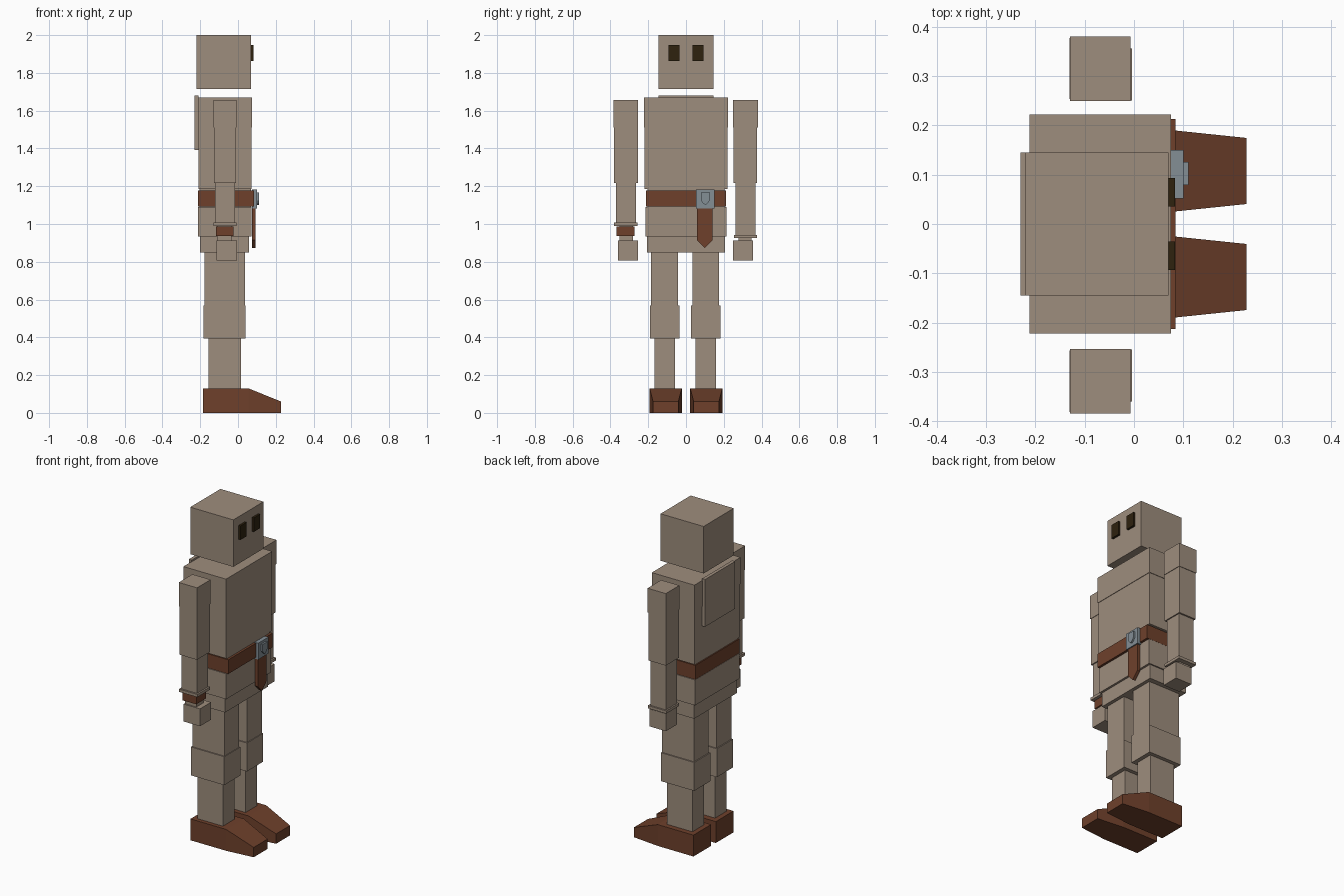
import bpy, bmesh

if "Cube" in bpy.data.objects:
    bpy.data.objects.remove(bpy.data.objects["Cube"])


def material(name, rgb):
    m = bpy.data.materials.new(name)
    lin = [((c / 255 + 0.055) / 1.055) ** 2.4 for c in rgb]
    m.diffuse_color = (*lin, 1)
    m.use_nodes = True
    m.node_tree.nodes["Principled BSDF"].inputs["Base Color"].default_value = m.diffuse_color
    return m


CLOTH = material("taupe cloth", (158, 141, 125))
LEATHER = material("brown leather", (110, 64, 43))
METAL = material("grey metal", (131, 142, 149))
DARK = material("dark eye", (46, 34, 15))


def finish(name, bm, mat):
    bmesh.ops.recalc_face_normals(bm, faces=bm.faces[:])
    me = bpy.data.meshes.new(name)
    bm.to_mesh(me)
    bm.free()
    me.materials.append(mat)
    ob = bpy.data.objects.new(name, me)
    bpy.context.collection.objects.link(ob)
    return ob


def box(name, x, y, z, mat=CLOTH):
    """Box from (min, max) ranges on each axis."""
    bm = bmesh.new()
    bmesh.ops.create_cube(bm, size=1)
    for v in bm.verts:
        v.co = [r[0] if c < 0 else r[1] for c, r in zip(v.co, (x, y, z))]
    return finish(name, bm, mat)


def loft(name, sections, mat):
    """Skin matching point loops and cap both ends."""
    bm = bmesh.new()
    rings = [[bm.verts.new(p) for p in s] for s in sections]
    n = len(rings[0])
    for a, b in zip(rings, rings[1:]):
        for i in range(n):
            j = (i + 1) % n
            bm.faces.new((a[i], a[j], b[j], b[i]))
    bm.faces.new(rings[0])
    bm.faces.new(rings[-1])
    return finish(name, bm, mat)


def plate(name, outline, x, mat):
    """Outline in y, z extruded along x."""
    return loft(name, [[(px, y, z) for y, z in outline] for px in x], mat)


# Head and eyes
box("head", (-0.22, 0.07), (-0.145, 0.145), (1.714, 2.0))
for side, s in (("right", -1), ("left", 1)):
    box("eye_" + side, (0.068, 0.083), sorted((s * 0.035, s * 0.093)), (1.862, 1.947), DARK)

# Torso, hood and hips
box("shoulders", (-0.212, 0.075), (-0.222, 0.222), (1.51, 1.67))
box("torso", (-0.209, 0.072), (-0.219, 0.219), (1.185, 1.51))
box("hood", (-0.23, -0.21), (-0.145, 0.145), (1.392, 1.68))
box("waist", (-0.205, 0.07), (-0.205, 0.205), (1.08, 1.19))
box("tunic_skirt", (-0.211, 0.071), (-0.215, 0.215), (0.935, 1.09))
box("hips", (-0.2, 0.058), (-0.207, 0.207), (0.848, 0.935))

# Belt, buckle and hanging strap
box("belt", (-0.212, 0.084), (-0.213, 0.213), (1.092, 1.178), LEATHER)
box("buckle", (0.075, 0.1), (0.052, 0.15), (1.082, 1.182), METAL)
plate("buckle_shield", [(0.079, 1.166), (0.126, 1.166), (0.126, 1.125), (0.117, 1.112),
                        (0.1025, 1.1), (0.088, 1.112), (0.079, 1.125)], (0.098, 0.11), METAL)
plate("belt_strap", [(0.058, 1.09), (0.14, 1.09), (0.14, 0.914), (0.098, 0.873),
                     (0.058, 0.914)], (0.075, 0.093), LEATHER)

# Legs: the pair sits slightly off centre
for side, s in (("right", -1), ("left", 1)):
    mid = s * 0.109 - 0.004

    def span(h):
        return (mid - h, mid + h)
    box("thigh_" + side, (-0.177, 0.037), span(0.071), (0.568, 0.85))
    box("knee_" + side, (-0.183, 0.041), span(0.078), (0.395, 0.568))
    box("shin_" + side, (-0.155, 0.016), span(0.055), (0.12, 0.395))
    # Shoe: straight heel, tapered sloping toe
    c = s * 0.1075
    loft("shoe_" + side, [
        [(x, c - w, 0), (x, c + w, 0), (x, c + w, h), (x, c - w, h)]
        for x, w, h in ((-0.185, 0.085, 0.13), (0.055, 0.085, 0.13), (0.228, 0.067, 0.06))],
        LEATHER)

# Arms: cuff height differs, only the right wrist carries a band
for side, s, shift, cuff in (("right", -1, 0, 0.99), ("left", 1, -0.004, 0.925)):
    def ys(a, b):
        return sorted((s * a + shift, s * b + shift))
    box("shoulder_" + side, (-0.13, -0.007), ys(0.253, 0.384), (1.51, 1.657))
    box("upper_arm_" + side, (-0.128, -0.01), ys(0.255, 0.381), (1.217, 1.51))
    box("forearm_" + side, (-0.122, -0.017), ys(0.265, 0.371), (cuff + 0.01, 1.217))
    box("cuff_" + side, (-0.131, -0.007), ys(0.257, 0.381), (cuff, cuff + 0.017))
    box("wrist_" + side, (-0.11, -0.034), ys(0.281, 0.352), (0.9, cuff + 0.005))
    box("hand_" + side, (-0.114, -0.004), ys(0.254, 0.36), (0.806, 0.912))
box("wrist_band", (-0.117, -0.024), (-0.367, -0.273), (0.937, 0.988), LEATHER)
